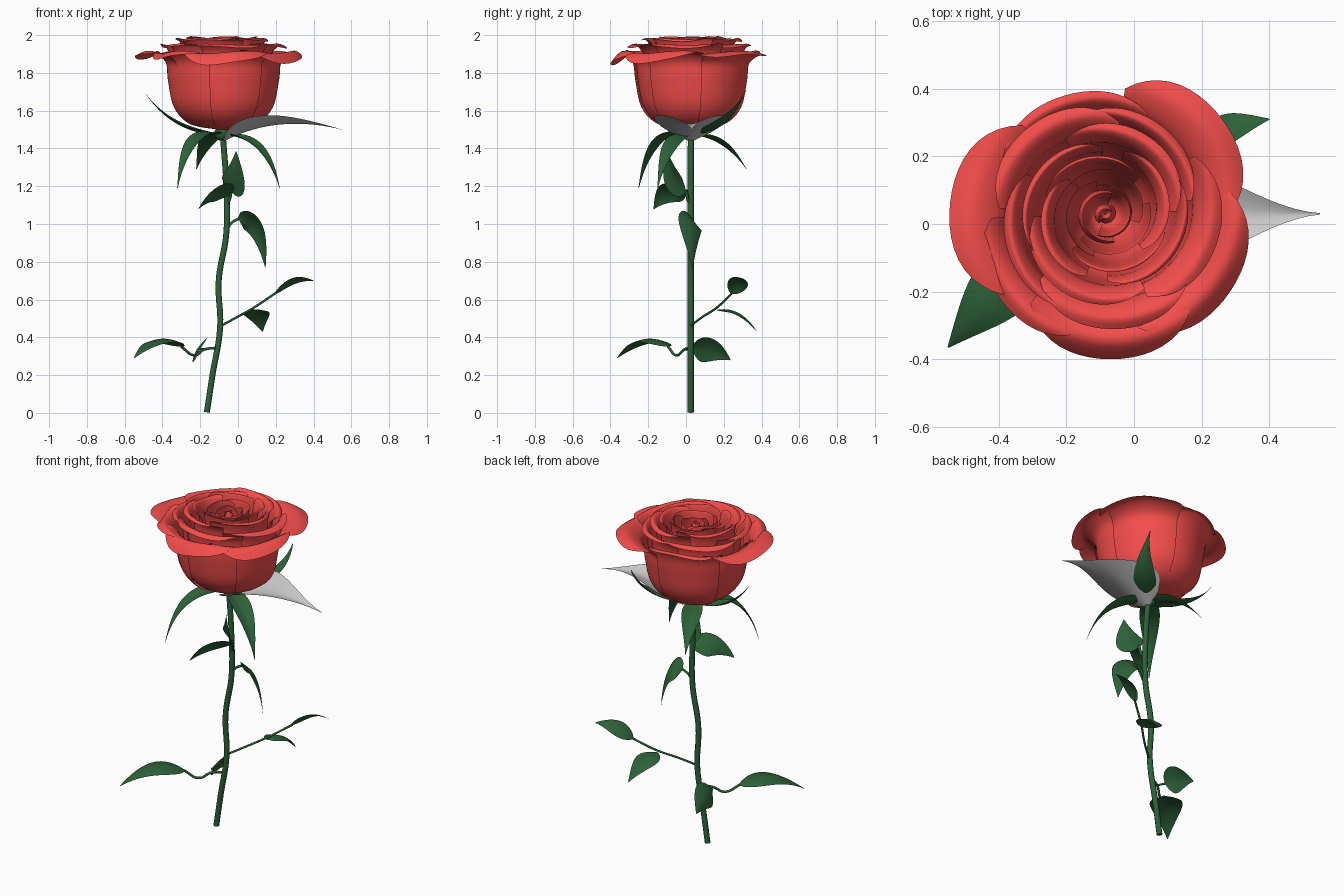
import bpy, math
from mathutils import Vector as V

if "Cube" in bpy.data.objects:
    bpy.data.objects.remove(bpy.data.objects["Cube"])

def material(name, c):
    m = bpy.data.materials.new(name)
    m.diffuse_color = (*c, 1)
    m.use_nodes = True
    m.node_tree.nodes["Principled BSDF"].inputs["Base Color"].default_value = m.diffuse_color
    return m

RED = material("petal_red", (0.9, 0.075, 0.07))
GREEN = material("leaf_green", (0.026, 0.12, 0.04))
CX, CY = -0.085, 0.03          # flower axis

def grid_object(name, fn, nu, nv, mat):
    """Smooth surface from fn(u in -1..1, v in 0..1)."""
    verts = [fn(2 * i / nu - 1, j / nv) for j in range(nv + 1) for i in range(nu + 1)]
    w = nu + 1
    faces = [(j * w + i, j * w + i + 1, (j + 1) * w + i + 1, (j + 1) * w + i)
             for j in range(nv) for i in range(nu)]
    me = bpy.data.meshes.new(name)
    me.from_pydata(verts, [], faces)
    for p in me.polygons:
        p.use_smooth = True
    if mat:
        me.materials.append(mat)
    ob = bpy.data.objects.new(name, me)
    bpy.context.collection.objects.link(ob)
    return ob

def spline(pts, t):
    """Catmull-Rom point along a short (r, z) profile."""
    n = len(pts) - 1
    i = min(int(t * n), n - 1)
    f = t * n - i
    a, b, c, d = (V(pts[max(0, min(n, k))]) for k in (i - 1, i, i + 1, i + 2))
    return 0.5 * (2 * b + (c - a) * f + (2 * a - 5 * b + 4 * c - d) * f * f
                  + (3 * b - a - 3 * c + d) * f ** 3)

def petal(name, deg, half, cup, rim, z0, ztop, zrim, trim=0.2, twist=0.012, wave=.006):
    neck = cup * 1.05
    prof = [(cup * .08, z0), (cup * .6, z0 + .03), (cup * .89, z0 + .12),
            (cup, z0 + (ztop - z0) * .64), (neck, ztop - .05),
            ((neck * .45 + rim * .55), ztop), (rim, zrim)]
    def fn(u, v):
        p = spline(prof, v * (1 - trim * abs(u) ** 2.4))
        a = math.radians(deg + half * u)
        r = p.x + twist * u * min(1, v * 3)
        return (CX + r * math.cos(a), CY + r * math.sin(a),
                p.y + wave * math.sin(4 * u + deg) * v ** 4)
    grid_object(name, fn, 20, 26, RED)

# Outer spreading petals: angle, half width, rim radius, rim height
for k, (deg, half, rim, zr) in enumerate([
        (176, 43, .46, 1.88), (109, 42, .37, 1.90), (39, 42, .445, 1.885),
        (-32, 42, .435, 1.86), (-88, 42, .43, 1.85), (220, 38, .40, 1.88)]):
    petal(f"outer_petal_{k}", deg, half, .285 + .008 * (k % 2), rim,
          1.5, 1.91, zr, .2, .012, .013)

# Inner petal whorls: count, start angle, cup, rim, base, top, rim height
for n, (count, start, cup, rim, z0, zt, zr) in enumerate([
        (5, -15, .245, .325, 1.54, 1.95, 1.935), (4, 60, .195, .25, 1.58, 1.98, 1.97),
        (4, 15, .15, .185, 1.62, 1.985, 1.985), (3, 60, .11, .12, 1.66, 1.96, 1.975),
        (2, 0, .075, .07, 1.69, 1.94, 1.96), (2, 130, .028, .015, 1.72, 1.94, 1.955)]):
    for k in range(count):
        petal(f"inner_petal_{n}_{k}", start + 360 * k / count, 200 / count + 8,
              cup, rim * (1 + .05 * (-1) ** k), z0, zt, zr, .2, min(.02, cup * .14))

def blade(name, base, ctrl, tip, width, hint, p=.68, q=1.0, cupping=.3, mat=GREEN):
    """Leaf-like blade along a quadratic curve, folded along its midrib."""
    b, c, t, h = V(base), V(ctrl), V(tip), V(hint)
    def fn(u, v):
        pos = b * (1 - v) ** 2 + c * 2 * v * (1 - v) + t * v * v
        tan = (c - b) * (1 - v) + (t - c) * v
        side = tan.cross(h).normalized()
        nor = side.cross(tan).normalized()
        w = width * max(0, math.sin(math.pi * v ** p)) ** q + .002
        return pos + side * w * u + nor * w * cupping * abs(u) ** 1.5
    grid_object(name, fn, 8, 18, mat)

# Sepals under the flower (one uncoloured)
S = (CX, CY, 1.47)
blade("grey_sepal", (-.08, .025, 1.435), (.2, .025, 1.585), (.55, .03, 1.5),
      .19, (0, 0, 1), .5, 1.5, .35, None)
for k, (ctrl, tip, w) in enumerate([
        ((.15, .22, 1.48), (.15, .32, 1.71), .06), ((-.17, .2, 1.46), (-.22, .32, 1.29), .055),
        ((-.34, .07, 1.47), (-.49, .09, 1.69), .055), ((-.27, -.18, 1.52), (-.32, -.25, 1.19), .055),
        ((.14, -.10, 1.47), (.22, -.15, 1.19), .055)]):
    blade(f"sepal_{k}", S, ctrl, tip, w, (0, 0, 1) if k in (0, 2) else
          (tip[0] - CX, tip[1] - CY, .4), .6, 1.2)

# Leaves: base, control, tip, half width, facing direction
for k, args in enumerate([
        ((-.035, .0, 1.17), (.0, -.08, 1.22), (-.01, -.10, 1.385), .075, (.6, .6, .4)),
        ((-.04, .0, 1.16), (-.12, -.09, 1.22), (-.21, -.17, 1.08), .07, (-.4, .5, .7)),
        ((.0, .03, 1.03), (.13, .03, 1.06), (.145, .035, .77), .075, (.6, .5, .3)),
        ((.19, .24, .63), (.27, .30, .74), (.40, .31, .70), .05, (-.3, .4, .9)),
        ((.08, .16, .545), (.10, .29, .57), (.13, .375, .43), .07, (0, .3, 1)),
        ((-.295, -.09, .35), (-.42, -.21, .46), (-.55, -.365, .29), .09, (0, 0, 1)),
        ((-.20, .03, .34), (-.22, .13, .36), (-.235, .235, .28), .075, (-.9, .1, .5))]):
    blade(f"leaf_{k}", *args, cupping=-.2)

def tube(name, pts, radius):
    cu = bpy.data.curves.new(name, 'CURVE')
    cu.dimensions = '3D'
    cu.bevel_depth = radius
    cu.bevel_resolution = 3
    cu.use_fill_caps = True
    sp = cu.splines.new('BEZIER')
    sp.bezier_points.add(len(pts) - 1)
    for bp, co in zip(sp.bezier_points, pts):
        bp.co = co
        bp.handle_left_type = bp.handle_right_type = 'AUTO'
    cu.materials.append(GREEN)
    ob = bpy.data.objects.new(name, cu)
    bpy.context.collection.objects.link(ob)

# Main stem and side twigs
tube("stem", [(-.165, .025, .003), (-.135, .025, .2), (-.095, .025, .45), (-.102, .025, .7),
              (-.062, .025, .95), (-.062, .025, 1.2), (-.08, .026, 1.47)], .0165)
tube("right_twig", [(-.092, .022, .46), (.0, .09, .51), (.08, .16, .555), (.20, .245, .635)], .006)
tube("left_twig", [(-.115, .022, .345), (-.18, -.01, .335), (-.23, -.05, .305), (-.30, -.095, .35)], .007)
tube("left_leaf_stalk", [(-.17, -.005, .335), (-.20, .035, .34)], .006)
tube("middle_leaf_stalk", [(-.065, .022, .94), (-.04, .025, 1.0), (.005, .03, 1.03)], .007)
tube("upper_leaf_stalk", [(-.064, .022, 1.1), (-.045, .01, 1.13), (-.035, 0, 1.18)], .008)

# Swollen base joining stem, sepals and petals
bpy.ops.mesh.primitive_uv_sphere_add(segments=20, ring_count=12, radius=.04, location=(CX, CY, 1.48))
hip = bpy.context.object
hip.name = "flower_base"
hip.data.materials.append(GREEN)
bpy.ops.object.shade_smooth()
